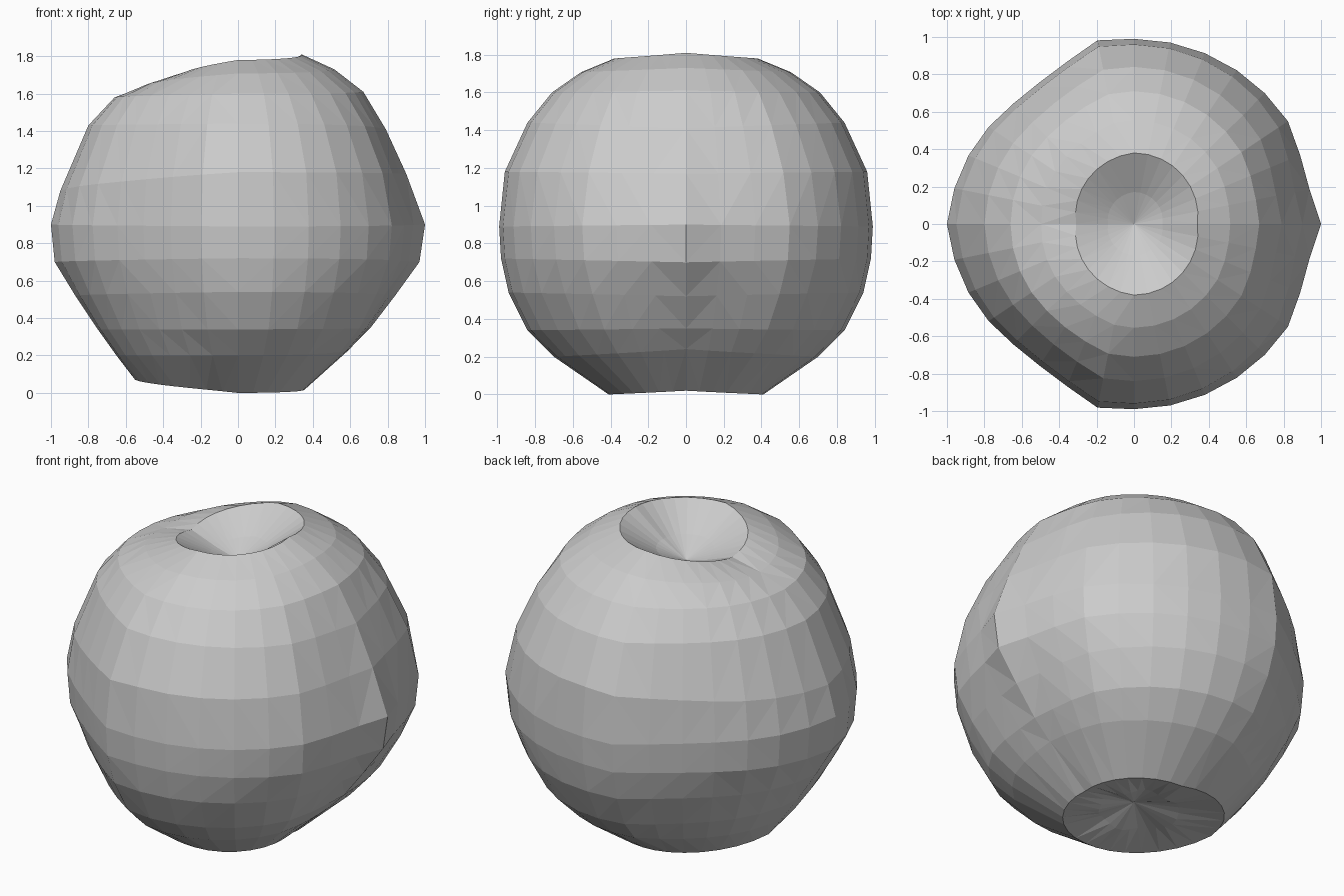
import bpy, bmesh
from math import sin, cos, pi, radians

if "Cube" in bpy.data.objects:
    bpy.data.objects.remove(bpy.data.objects["Cube"])

SEG = 32
# half-profiles (radius, height) from stem rim to base rim: right, front/back, left
RIGHT = [(.34, 1.81), (.67, 1.61), (.79, 1.41), (.90, 1.17), (1.0, .90),
         (.97, .70), (.84, .52), (.71, .35), (.60, .24), (.35, .02)]
SIDE = [(.38, 1.78), (.71, 1.60), (.84, 1.44), (.96, 1.18), (.99, .89),
        (.98, .72), (.94, .54), (.84, .34), (.70, .20), (.41, .00)]
LEFT = [(.31, 1.68), (.66, 1.58), (.80, 1.43), (.95, 1.08), (1.0, .90),
        (.98, .70), (.87, .52), (.75, .34), (.65, .20), (.55, .07)]
# how far the waist is pared away at each angle
PARING = [(0, 1), (11.25, .958), (22.5, .965), (33.75, .995), (90, 1), (101.25, 1.01),
          (112.5, .945), (123.75, .915), (135, .915), (157.5, .96), (180, 1)]


def lerp(a, b, t):
    return a + (b - a) * t


def paring(a):
    for (a0, v0), (a1, v1) in zip(PARING, PARING[1:]):
        if a <= a1:
            return lerp(v0, v1, (a - a0) / (a1 - a0))


def profile(angle):
    """Blend the half-profiles around the axis; front and back mirror."""
    a = min(angle, 360 - angle)
    if a <= 90:
        # the right flank fills out to full roundness quickly
        p, q, t = RIGHT, SIDE, sin(radians(a))
    else:
        p, q, t = SIDE, LEFT, (a - 90) / 90
    last = len(p) - 1
    rings = []
    for k, ((r0, z0), (r1, z1)) in enumerate(zip(p, q)):
        scale = lerp(1, paring(a), sin(pi * k / last) ** .7 if 0 < k < last else 0)
        rings.append((lerp(r0, r1, t) * scale, lerp(z0, z1, t)))
    top, shoulder, base = rings[0], rings[1], rings[-1]
    # extra rings: stem hollow, rounded shoulder, gently lobed base hollow
    pit = (top[0] * .45, lerp(1.58, top[1], .38))
    crown = (lerp(top[0], shoulder[0], .53), lerp(top[1], shoulder[1], .4))
    foot = (base[0] * .5, .035 + base[1] * .3 + .015 * cos(5 * radians(a)))
    return [pit, top, crown] + rings[1:] + [foot]


# apple body with hollows at both ends
bm = bmesh.new()
columns = []
for i in range(SEG):
    ang = 360 * i / SEG
    c, s = cos(radians(ang)), sin(radians(ang))
    columns.append([bm.verts.new((r * c, r * s, z)) for r, z in profile(ang)])
stem_pit = bm.verts.new((0, 0, 1.58))
base_pit = bm.verts.new((0, 0, .08))
for i in range(SEG):
    a, b = columns[i], columns[(i + 1) % SEG]
    bm.faces.new((stem_pit, a[0], b[0]))
    bm.faces.new((base_pit, b[-1], a[-1]))
    for k in range(len(a) - 1):
        bm.faces.new((a[k], a[k + 1], b[k + 1], b[k]))
bmesh.ops.triangulate(bm, faces=bm.faces[:])
bmesh.ops.recalc_face_normals(bm, faces=bm.faces[:])
mesh = bpy.data.meshes.new("apple")
bm.to_mesh(mesh)
bm.free()
bpy.context.collection.objects.link(bpy.data.objects.new("apple", mesh))
